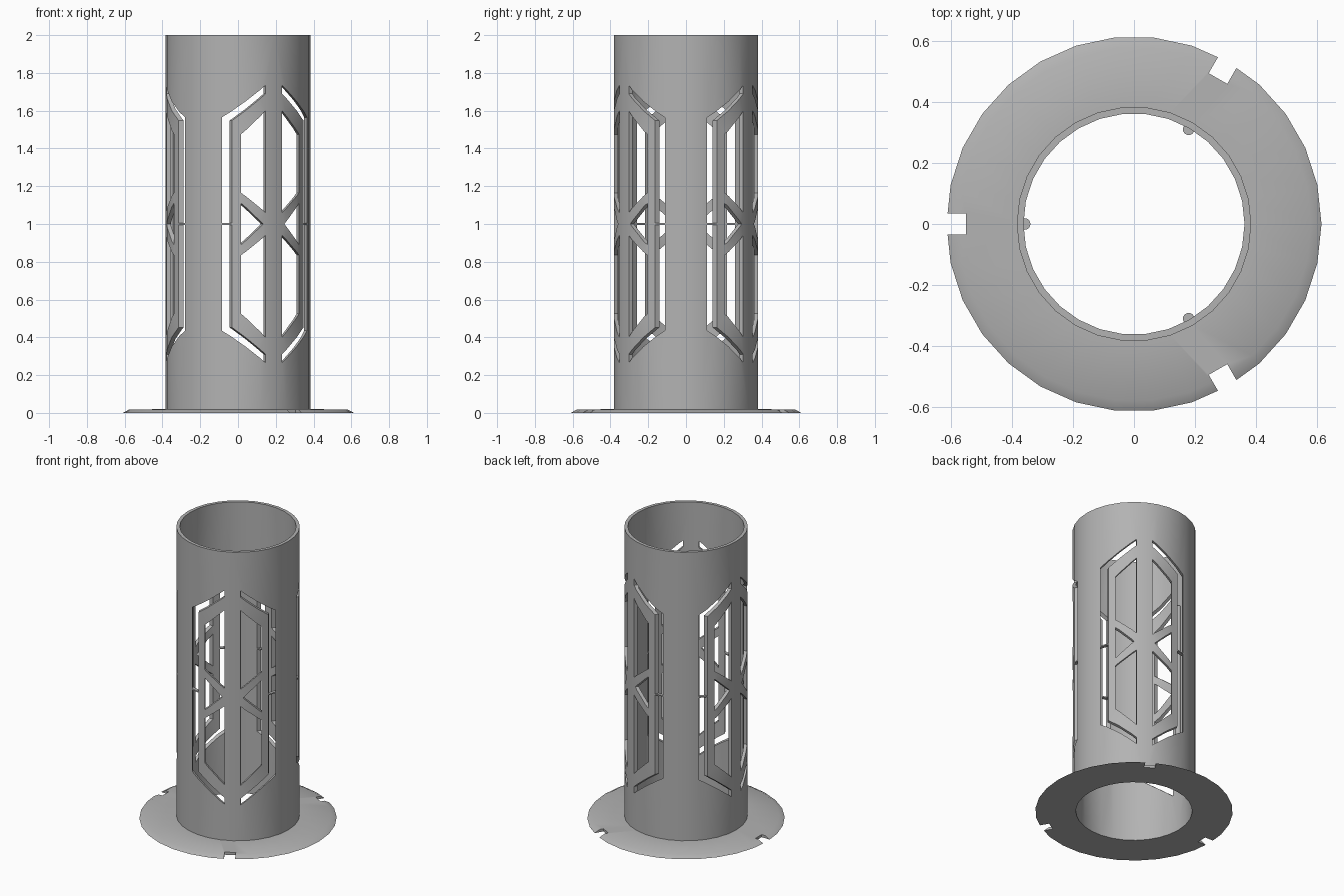
import bpy, bmesh, math
from mathutils import Vector

if "Cube" in bpy.data.objects:
    bpy.data.objects.remove(bpy.data.objects["Cube"])

SIDES = 30
R_OUT, R_IN, HEIGHT = 0.384, 0.362, 2.0
MID = HEIGHT / 2
ANGLES = [math.radians(a) for a in (60, 180, 300)]

grey = bpy.data.materials.new("plain_grey")
grey.use_nodes = True
grey.diffuse_color = (0.45, 0.45, 0.45, 1)
grey.node_tree.nodes["Principled BSDF"].inputs["Base Color"].default_value = grey.diffuse_color


def finish(name, bm):
    bmesh.ops.recalc_face_normals(bm, faces=bm.faces)
    mesh = bpy.data.meshes.new(name)
    bm.to_mesh(mesh)
    bm.free()
    mesh.materials.append(grey)
    obj = bpy.data.objects.new(name, mesh)
    bpy.context.collection.objects.link(obj)
    return obj


def activate(obj):
    bpy.ops.object.select_all(action='DESELECT')
    obj.select_set(True)
    bpy.context.view_layer.objects.active = obj


def lathe(name, profile):
    """Spin a closed (radius, z) profile around the z axis."""
    bm = bmesh.new()
    rings = []
    for i in range(SIDES):
        a = math.tau * i / SIDES
        rings.append([bm.verts.new((r * math.cos(a), r * math.sin(a), z)) for r, z in profile])
    n = len(profile)
    for i in range(SIDES):
        a, b = rings[i], rings[(i + 1) % SIDES]
        for j in range(n):
            k = (j + 1) % n
            bm.faces.new((a[j], b[j], b[k], a[k]))
    return finish(name, bm)


def prism(bm, angle, outline, near, far):
    """Extrude a (sideways, z) outline outward along a horizontal direction."""
    out = Vector((math.cos(angle), math.sin(angle), 0))
    side = Vector((-math.sin(angle), math.cos(angle), 0))
    loops = [[bm.verts.new(out * d + side * t + Vector((0, 0, z))) for t, z in outline]
             for d in (near, far)]
    bm.faces.new(loops[0])
    bm.faces.new(loops[1][::-1])
    n = len(outline)
    for j in range(n):
        k = (j + 1) % n
        bm.faces.new((loops[0][j], loops[1][j], loops[1][k], loops[0][k]))


def carve(obj, bm):
    """Subtract the cutter mesh, then discard the cutter."""
    cutter = finish(obj.name + "_cutter", bm)
    cutter.hide_render = True
    mod = obj.modifiers.new("cut", 'BOOLEAN')
    mod.operation, mod.solver, mod.object = 'DIFFERENCE', 'EXACT', cutter
    activate(obj)
    bpy.ops.object.modifier_apply(modifier=mod.name)
    bpy.data.objects.remove(cutter)


def smooth(obj):
    activate(obj)
    bpy.ops.object.shade_smooth_by_angle(angle=math.radians(30))


# Window outlines as (sideways, height above the middle)
slot = [(0.05, 0.735), (0.26, 0.565), (0.26, 0.004), (0.218, 0.004), (0.218, 0.548), (0.05, 0.69)]
pane = [(0.05, 0.6), (0.177, 0.475), (0.177, 0.165), (0.05, 0.06)]
wedge = [(0.065, 0), (0.177, 0.11), (0.177, -0.11)]

# Tube with three lattice windows
tube = lathe("tube", [(R_IN, 0), (R_OUT, 0), (R_OUT, HEIGHT), (R_IN, HEIGHT)])
bm = bmesh.new()
for angle in ANGLES:
    for s in (1, -1):
        for shape, flips in ((slot, (1, -1)), (pane, (1, -1)), (wedge, (1,))):
            for f in flips:
                prism(bm, angle, [(s * t, MID + f * z) for t, z in shape], 0.2, 0.5)
carve(tube, bm)
smooth(tube)

# Base flange with a sloped rim and three notches
flange = lathe("base_flange", [(R_OUT - 0.002, 0), (0.614, 0), (0.58, 0.018), (R_OUT - 0.002, 0.02)])
bm = bmesh.new()
for angle in ANGLES:
    prism(bm, angle, [(-0.035, -0.1), (0.035, -0.1), (0.035, 0.1), (-0.035, 0.1)], 0.55, 0.7)
carve(flange, bm)
smooth(flange)

# Round stiffening rods inside the tube, behind each window's centre bar
for i, angle in enumerate(ANGLES):
    bpy.ops.mesh.primitive_cylinder_add(
        vertices=16, radius=0.019, depth=1.2,
        location=(0.358 * math.cos(angle), 0.358 * math.sin(angle), MID))
    rod = bpy.context.object
    rod.name = f"inner_rod_{i + 1}"
    rod.data.materials.append(grey)
    smooth(rod)
